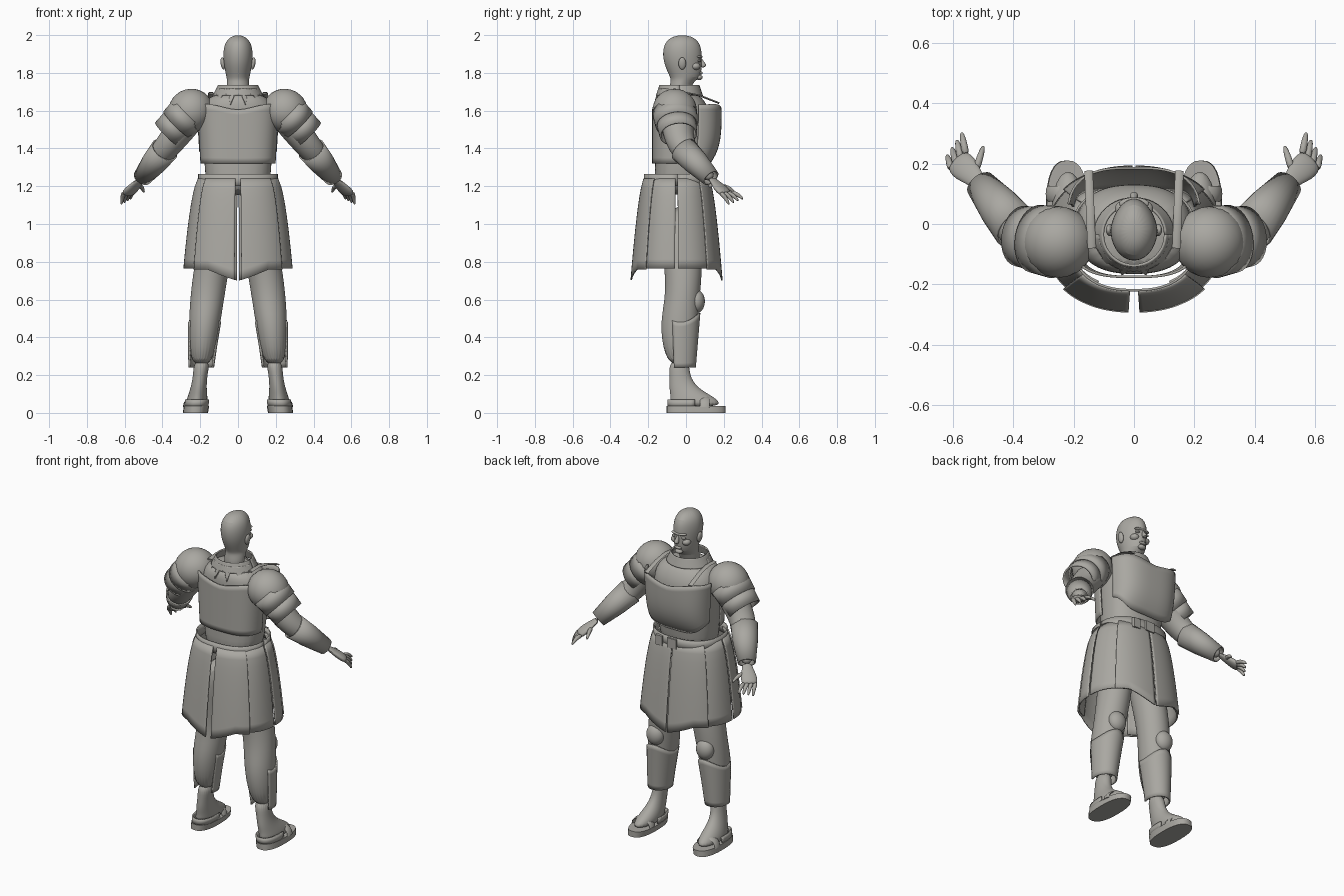
import bpy, bmesh, math
from mathutils import Vector, Matrix

old = bpy.data.objects.get("Cube")
if old:
    bpy.data.objects.remove(old, do_unlink=True)

material = bpy.data.materials.new("warm_grey")
material.use_nodes = True
material.diffuse_color = (.4, .39, .36, 1)
shader = material.node_tree.nodes["Principled BSDF"]
shader.inputs["Base Color"].default_value = material.diffuse_color


def finish(name, bm, subdivisions=0, thickness=0.0):
    """Turn a bmesh into a smooth shaded object."""
    bmesh.ops.recalc_face_normals(bm, faces=bm.faces)
    mesh = bpy.data.meshes.new(name)
    bm.to_mesh(mesh)
    bm.free()
    mesh.materials.append(material)
    part = bpy.data.objects.new(name, mesh)
    bpy.context.collection.objects.link(part)
    bpy.ops.object.select_all(action='DESELECT')
    part.select_set(True)
    bpy.context.view_layer.objects.active = part
    bpy.ops.object.shade_smooth_by_angle(angle=math.radians(45))
    if thickness:
        solid = part.modifiers.new("thickness", 'SOLIDIFY')
        solid.thickness, solid.offset = thickness, 0
    if subdivisions:
        smooth = part.modifiers.new("smoothing", 'SUBSURF')
        smooth.levels = smooth.render_levels = subdivisions


def skin(name, rows, closed=True, capped=True, **options):
    """Bridge rows of points into a surface."""
    bm = bmesh.new()
    grid = [[bm.verts.new(point) for point in row] for row in rows]
    count = len(grid[0])
    for lower, upper in zip(grid, grid[1:]):
        for i in range(count if closed else count - 1):
            j = (i + 1) % count
            bm.faces.new((lower[i], lower[j], upper[j], upper[i]))
    if closed and capped:
        bm.faces.new(grid[0])
        bm.faces.new(grid[-1])
    finish(name, bm, **options)


def oval(z, shape, angle, power=2, taper=0):
    """Point on a superellipse; taper narrows its front half."""
    centre_x, centre_y, radius_x, radius_y = shape
    c, s = math.cos(angle), math.sin(angle)
    x = math.copysign(abs(c) ** (2 / power), c) * (1 - taper * max(0, s))
    y = math.copysign(abs(s) ** (2 / power), s)
    return Vector((centre_x + radius_x * x, centre_y + radius_y * y, z))


def loft(name, rings, centre=lambda z: 0, sides=24, power=2, taper=0, **options):
    """Stack rings (height, y centre, x radius, y radius); centre gives x by height."""
    skin(name, [[oval(z, (centre(z), y, rx, ry), math.tau * i / sides, power, taper)
                 for i in range(sides)] for z, y, rx, ry in rings], **options)


def panel(name, shape, start, end, low, high, columns=24, rows=10, power=2.4, thickness=.008):
    """Curved plate; low and high give its edges from the sideways fraction and column."""
    grid = []
    for r in range(rows + 1):
        row = []
        for i in range(columns + 1):
            angle = math.radians(start + (end - start) * i / columns)
            across = math.cos(angle)
            bottom, top = low(across, i), high(across, i)
            z = bottom + (top - bottom) * r / rows
            row.append(oval(z, shape(z), angle, power))
        grid.append(row)
    skin(name, grid, closed=False, thickness=thickness)


def level(z):
    return lambda across, column: z


def tube(name, path, radii, flat=1, sides=16, **options):
    """Sweep an oval along a path; flat scales its height."""
    rows = []
    for k, (point, radius) in enumerate(zip(path, radii)):
        along = path[min(k + 1, len(path) - 1)] - path[max(k - 1, 0)]
        side = along.cross(Vector((0, 0, 1))).normalized()
        up = side.cross(along).normalized() * flat
        angles = [math.tau * i / sides for i in range(sides)]
        rows.append([point + (side * math.cos(a) + up * math.sin(a)) * radius for a in angles])
    skin(name, rows, **options)


def stretch(a, b, *fractions):
    return [a.lerp(b, f) for f in fractions]


def ball(name, place, size, tilt=0):
    bm = bmesh.new()
    matrix = Matrix.LocRotScale(Vector(place), Matrix.Rotation(tilt, 3, 'Y'), Vector(size))
    bmesh.ops.create_uvsphere(bm, u_segments=24, v_segments=14, radius=1, matrix=matrix)
    finish(name, bm)


def box(name, place, size):
    bm = bmesh.new()
    bmesh.ops.create_cube(bm, size=1, matrix=Matrix.LocRotScale(Vector(place), None, Vector(size)))
    finish(name, bm)


# Head, neck and face
loft("head", [(1.66, -.04, .065, .06), (1.755, -.025, .058, .057), (1.77, 0, .06, .08),
              (1.84, -.016, .076, .1), (1.91, -.02, .081, .106), (1.97, -.02, .067, .09),
              (2, -.02, .025, .035)], taper=.15, subdivisions=2)
tube("nose", stretch(Vector((0, .075, 1.88)), Vector((0, .097, 1.83)), 0, .5, .8, 1),
     (.006, .01, .015, .012), subdivisions=1)
ball("brow", (0, .068, 1.885), (.05, .02, .01))
ball("lips", (0, .077, 1.8), (.023, .011, .009))
ball("chin", (0, .07, 1.776), (.025, .018, .014))
ball("left_ear", (.08, -.02, 1.85), (.012, .02, .033), .15)
ball("left_eye", (.032, .07, 1.864), (.015, .01, .007))
ball("left_cheek", (.037, .05, 1.835), (.026, .026, .02))

# Torso
loft("torso", [(1.15, -.04, .17, .14), (1.3, -.03, .175, .13), (1.55, -.01, .2, .155),
               (1.64, -.03, .19, .14), (1.7, -.04, .12, .1)], power=2.4, subdivisions=2)


# Breastplate and backplate with wavy upper edges
def breast_shape(z):
    drop = (1.64 - z) / .33
    return 0, 0, .22 - .02 * drop, .185 - .07 * abs(drop) ** 4


def back_shape(z):
    return 0, -.01, breast_shape(z)[2] - .005, .165


def wavy_edge(across, column):
    return 1.605 + .03 * math.sin(min(abs(across) * 2.2, 2))


panel("breastplate", breast_shape, 12, 168, lambda across, column: 1.31 + .08 * abs(across) ** 3,
      wavy_edge, columns=40, power=3)
panel("backplate", back_shape, 186, 354, level(1.32), wavy_edge, columns=40, power=3)


# Collar with a pointed hem
def collar_shape(z):
    drop = 1.74 - z
    return 0, -.035, .1 + drop / 2, .1 + drop / 3


panel("pointed_collar", collar_shape, 180, 360,
      lambda across, column: 1.63 if column % 4 == 2 else 1.685, level(1.715), power=2)
panel("neck_ring", collar_shape, 0, 360, level(1.68), level(1.735), columns=40, power=2)


# Skirt panels, flaring downward and pointed at front and back
def skirt_shape(z, inset=0):
    drop = (1.25 - z) / .55
    return 0, -.05, .2 + .095 * drop ** .5 - inset / 3, .165 + .075 * drop ** .6 - inset


def pointed_hem(across, column):
    return .7 + .06 * min(1, 2 * abs(across))


for face, middle, gap in (("front", 90, .4), ("back", 270, 2)):
    for turn in (1, -1):
        panel(face + "_skirt_panel", skirt_shape, middle + turn * gap, middle + turn * 50,
              pointed_hem, level(1.24))
for middle in (0, 180):
    for turn in (1, -1):
        panel("side_skirt_panel", lambda z: skirt_shape(z, .012), middle + turn, middle + turn * 60,
              level(.765), level(1.24))

# Belt with buckle and pouch
panel("belt", lambda z: (0, -.045, .207, .174), 0, 360, level(1.2), level(1.265), columns=48, rows=2)
box("buckle", (0, .135, 1.23), (.06, .016, .06))
box("belt_pouch", (.09, .125, 1.225), (.045, .025, .06))

# Arm
shoulder, elbow, wrist = Vector((.2, -.06, 1.63)), Vector((.375, -.03, 1.41)), Vector((.515, .14, 1.235))
tube("left_arm", stretch(shoulder, elbow, 0, .5, 1) + stretch(elbow, wrist, .5, 1),
     (.085, .09, .077, .064, .03), flat=.92, subdivisions=2)
tube("left_forearm_guard", stretch(elbow, wrist, .1, .5, .95), (.075, .066, .047),
     flat=.93, sides=24, capped=False, thickness=.008)

# Shoulder armour: a dome, two lames and a strap
ball("left_pauldron", (.25, -.06, 1.6), (.12, .118, .115), .5)
lame_top, lame_end = Vector((.26, -.06, 1.59)), Vector((.375, -.04, 1.475))
for name, first, last, radius in (("upper", 0, .55, .115), ("lower", .45, 1, .102)):
    tube("left_" + name + "_lame", stretch(lame_top, lame_end, first, last), (radius, radius * .94),
         flat=.88, sides=28, capped=False, thickness=.01)
strap_back, strap_front = Vector((.14, -.08, 1.69)), Vector((.15, .175, 1.64))
strap = stretch(strap_back, strap_front, 0, .3, .6, 1)
for point in strap[1:3]:
    point.z += .02
tube("left_strap", strap, [.014] * 4, flat=.35, sides=8)

# Hand with fanned fingers
knuckles = Vector((.58, .205, 1.165))
tube("left_palm", stretch(wrist, knuckles, -.1, .25, .65, 1, 1.1), (.028, .033, .048, .046, .034),
     flat=.45, subdivisions=1)


def finger(name, base, reach):
    path = [base + reach * t + Vector((0, 0, t * (1 - t) / 20)) for t in (0, .35, .7, 1)]
    tube("left_" + name + "_finger", path, (.014, .013, .011, .006), sides=8, subdivisions=1)


for i, name in enumerate(("index", "middle", "ring", "little")):
    across = Vector((.016, -.016, 0)) * (i - 1.5)
    finger(name, knuckles + across, Vector((.014, .075 - .009 * i, -.035 - .01 * i)))
finger("thumb", Vector((.522, .18, 1.2)), Vector((-.025, .08, -.035)))


# Leg with greave and knee guard
def leg_x(z):
    return .2 - z * z / 10


def greave_shape(z):
    rise = (z - .24) / 12
    return leg_x(z), -.03, .064 + rise, .078 + rise


loft("left_leg", [(1.1, -.04, .09, .12), (.76, -.01, .095, .1), (.6, -.02, .09, .09),
                  (.45, -.04, .083, .104), (.24, -.03, .06, .07)], centre=leg_x, subdivisions=2)
panel("left_greave", greave_shape, -25, 205, level(.24),
      lambda across, column: .53 - across ** 2 / 20, power=2)
ball("left_knee_guard", (.17, .055, .59), (.055, .045, .062))


# Foot and sandal
def foot_x(z):
    return .225 - z / 8


loft("left_foot", [(.03, .055, .058, .145), (.08, .04, .055, .12), (.13, -.015, .042, .075),
                   (.2, -.035, .037, .052), (.28, -.035, .045, .055)], centre=foot_x, subdivisions=2)
loft("left_sole", [(0, .054, .066, .156), (.036, .054, .068, .156)], centre=foot_x, sides=32, power=2.5)
panel("left_heel_strap", lambda z: (foot_x(z), .02, .06, .115), 170, 370, level(.035), level(.07), rows=2)
arch = [math.pi * k / 8 for k in range(9)]
tube("left_toe_strap", [Vector((.223 - .063 * math.cos(a), .1, .03 + .055 * math.sin(a))) for a in arch],
     [.025] * 9, flat=.25, sides=8)

# Mirror every left part
for part in [p for p in bpy.data.objects if p.name.startswith("left_")]:
    twin = part.copy()
    twin.name = part.name.replace("left_", "right_")
    twin.data = part.data.copy()
    twin.data.transform(Matrix.Scale(-1, 4, (1, 0, 0)))
    twin.data.flip_normals()
    bpy.context.collection.objects.link(twin)
